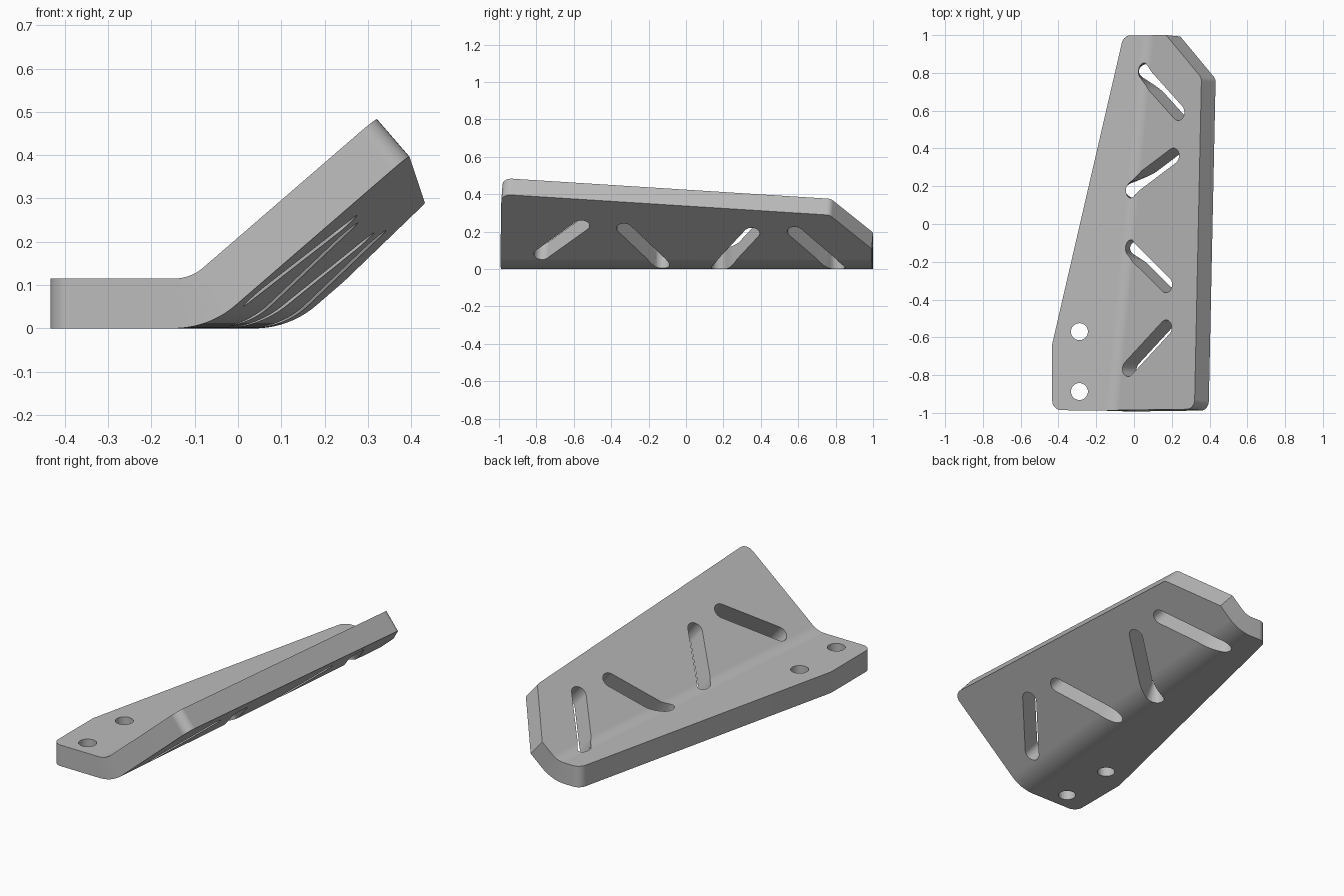
import bpy, bmesh, math
from mathutils import Vector

if "Cube" in bpy.data.objects:
    bpy.data.objects.remove(bpy.data.objects["Cube"])

T = 0.115                        # plate thickness
PHI = math.atan(0.094)           # bend line direction in plan
THETA = math.radians(41)         # bend angle
U0, RO = -0.055, 0.217           # bend start and outer radius
RI = RO - T
RN = (RO + RI) / 2
L = RN * THETA                   # developed length of the bend
C, S = math.cos(PHI), math.sin(PHI)


def unroll(x, y):
    """Plan position on the upper surface -> position on the flat sheet."""
    u, v = x * C - y * S - U0, x * S + y * C
    if u <= 0:
        return Vector((u, v))
    if u < RI * math.sin(THETA):
        return Vector((RN * math.asin(u / RI), v))
    return Vector((L + (u - RI * math.sin(THETA)) / math.cos(THETA), v))


def fold(p):
    """Flat sheet position (s, v, height) -> bent position."""
    s, v, w = p
    a = min(max(s / RN, 0), THETA)
    rest = s - a * RN
    u = U0 + (RO - w) * math.sin(a) + rest * math.cos(a)
    z = RO - (RO - w) * math.cos(a) + rest * math.sin(a)
    return Vector((u * C + v * S, -u * S + v * C, z))


def rounded(corners, steps=8):
    """Outline from (point, radius) corners."""
    out, n = [], len(corners)
    for i, (p, r) in enumerate(corners):
        if r == 0:
            out.append(p)
            continue
        a = (corners[i - 1][0] - p).normalized()
        b = (corners[(i + 1) % n][0] - p).normalized()
        half = a.angle(b) / 2
        mid = p + (a + b).normalized() * r / math.sin(half)
        p1 = p + a * r / math.tan(half) - mid
        p2 = p + b * r / math.tan(half) - mid
        for k in range(steps + 1):
            t = k / steps
            sweep = math.pi - 2 * half
            out.append(mid + (p1 * math.sin((1 - t) * sweep)
                              + p2 * math.sin(t * sweep)) / math.sin(sweep))
    return out


def capsule(a, b, r, steps=12):
    """Slot outline between two end centres; a circle when they coincide."""
    d = b - a
    base = math.atan2(d.y, d.x) if d.length else 0
    pts = []
    for centre, start in ((b, base - math.pi / 2), (a, base + math.pi / 2)):
        n = steps + 1 if d.length else steps
        for k in range(n):
            t = start + math.pi * k / steps
            pts.append(centre + r * Vector((math.cos(t), math.sin(t))))
    return pts


def bent_prism(name, outline, z0, z1):
    bm = bmesh.new()
    f = bm.faces.new([bm.verts.new((p.x, p.y, z0)) for p in outline])
    up = bmesh.ops.extrude_face_region(bm, geom=[f])
    bmesh.ops.translate(bm, vec=(0, 0, z1 - z0),
                        verts=[e for e in up["geom"] if isinstance(e, bmesh.types.BMVert)])
    for k in range(17):
        bmesh.ops.bisect_plane(bm, geom=bm.verts[:] + bm.edges[:] + bm.faces[:],
                               plane_co=(L * k / 16, 0, 0), plane_no=(1, 0, 0), dist=1e-5)
    for v in bm.verts:
        v.co = fold(v.co)
    bmesh.ops.recalc_face_normals(bm, faces=bm.faces)
    me = bpy.data.meshes.new(name)
    bm.to_mesh(me)
    bm.free()
    ob = bpy.data.objects.new(name, me)
    bpy.context.collection.objects.link(ob)
    return ob


# Bent plate
corners = [(-0.433, -0.985, 0.05), (0.32, -0.98, 0.05), (0.357, 0.775, 0.04),
           (0.17, 1.0, 0), (-0.055, 1.0, 0.05), (-0.433, -0.635, 0)]
plate = bent_prism("bent_plate", rounded([(unroll(x, y), r) for x, y, r in corners]), 0, T)

# Diagonal slots and bolt holes
slots = [(0.05, 0.81, 0.235, 0.59, 0.042), (-0.015, 0.18, 0.207, 0.36, 0.042),
         (-0.02, -0.125, 0.17, -0.322, 0.042), (-0.03, -0.765, 0.168, -0.55, 0.042),
         (-0.289, -0.57, -0.289, -0.57, 0.045), (-0.289, -0.887, -0.289, -0.887, 0.045)]
bpy.context.view_layer.objects.active = plate
plate.select_set(True)
for x1, y1, x2, y2, r in slots:
    cutter = bent_prism("cutter", capsule(unroll(x1, y1), unroll(x2, y2), r), -0.03, T + 0.03)
    cutter.hide_render = True
    mod = plate.modifiers.new("cut", "BOOLEAN")
    mod.object, mod.operation, mod.solver = cutter, "DIFFERENCE", "EXACT"
    bpy.ops.object.modifier_apply(modifier=mod.name)
    bpy.data.objects.remove(cutter)

# Grey metal, smooth bend with sharp rims
mat = bpy.data.materials.new("grey_metal")
mat.diffuse_color = (0.5, 0.5, 0.5, 1)
mat.use_nodes = True
mat.node_tree.nodes["Principled BSDF"].inputs["Base Color"].default_value = mat.diffuse_color
plate.data.materials.clear()
plate.data.materials.append(mat)
bpy.ops.object.shade_smooth_by_angle(angle=math.radians(30))
wn = plate.modifiers.new("even_shading", "WEIGHTED_NORMAL")
wn.keep_sharp = True
